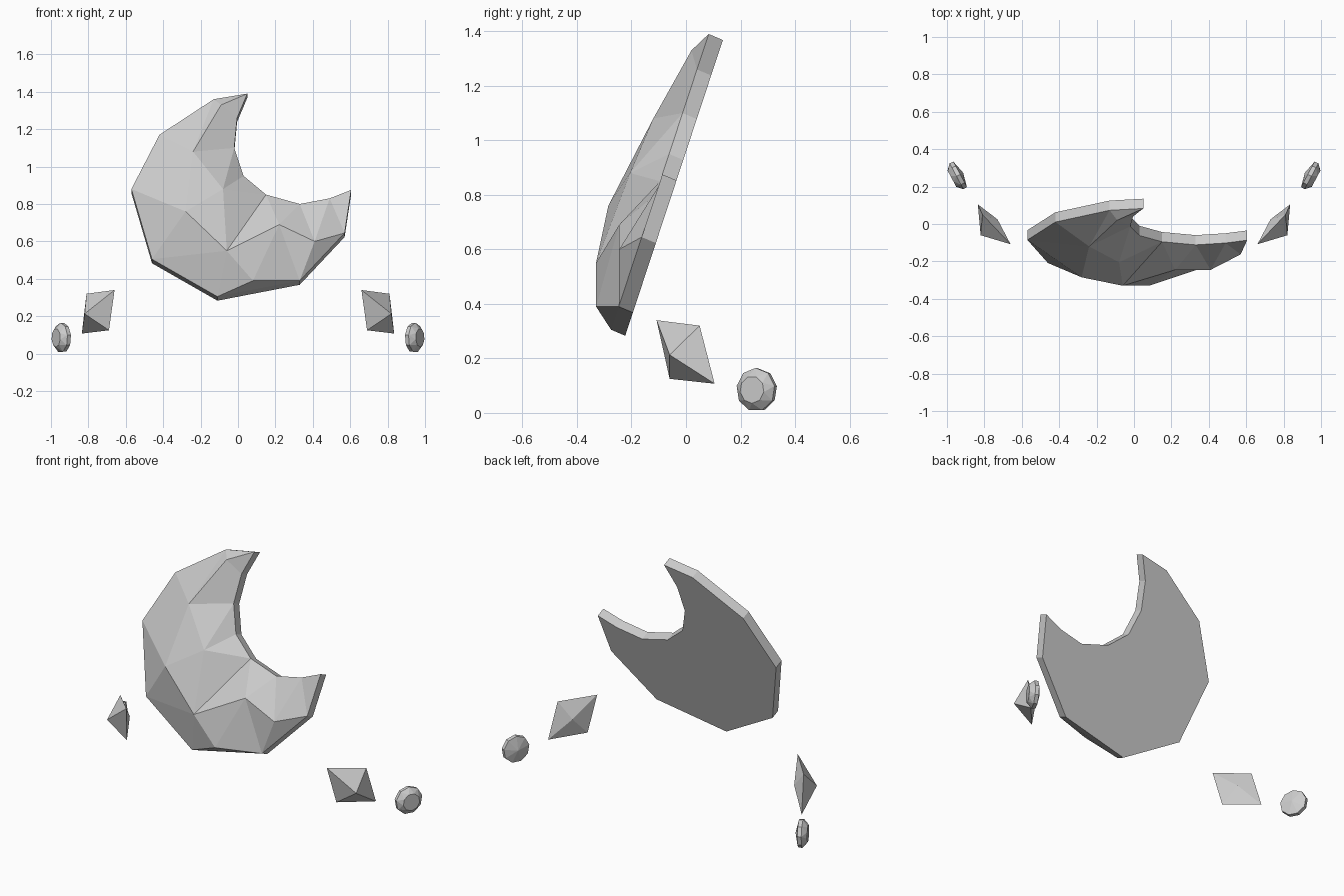
import bpy, bmesh, math
from mathutils import Vector
from mathutils.geometry import delaunay_2d_cdt

if "Cube" in bpy.data.objects:
    bpy.data.objects.remove(bpy.data.objects["Cube"])


def finish(name, bm):
    bmesh.ops.recalc_face_normals(bm, faces=bm.faces)
    mesh = bpy.data.meshes.new(name)
    bm.to_mesh(mesh)
    bm.free()
    obj = bpy.data.objects.new(name, mesh)
    bpy.context.collection.objects.link(obj)
    return obj


def hull(name, points):
    bm = bmesh.new()
    for p in points:
        bm.verts.new(p)
    bmesh.ops.convex_hull(bm, input=bm.verts)
    bmesh.ops.dissolve_limit(bm, angle_limit=0.01, verts=bm.verts, edges=bm.edges)
    return finish(name, bm)


# Crescent: leaning flat back, thin rim, faceted domed front
rim = [(.05, 1.39), (-.13, 1.36), (-.42, 1.17), (-.57, .88), (-.46, .505),
       (-.11, .305), (.33, .39), (.57, .645), (.605, .875), (.49, .83),
       (.33, .80), (.15, .85), (.03, .95), (-.02, 1.10), (-.005, 1.26)]
dome = [(-.09, -.0 + .02, 1.33), (-.24, -.12, 1.08), (-.28, -.285, .76),
        (-.06, -.33, .55), (.08, -.33, .39), (.41, -.245, .60),
        (-.08, -.205, .88), (.22, -.245, .69)]
front = [Vector((x, -.095 + .33 * (z - .85), z)) for x, z in rim]
points = front + [Vector(p) for p in dome]
n = len(rim)
_, _, tris, _, _, _ = delaunay_2d_cdt([Vector((p.x, p.z)) for p in points],
                                      [], [list(range(n))], 1, 1e-5)
bm = bmesh.new()
verts = [bm.verts.new(p) for p in points]
back = [bm.verts.new(p + Vector((0, .052, -.022))) for p in front]
for t in tris:
    bm.faces.new([verts[i] for i in t])
for i in range(n):
    j = (i + 1) % n
    bm.faces.new((verts[i], verts[j], back[j], back[i]))
bm.faces.new(back)
finish("crescent", bm)

# Side gems, mirrored left and right
diamond = [(.66, -.108, .34), (.81, .05, .32), (.835, .105, .107), (.69, -.06, .125),
           (.82, -.06, .213), (.73, .025, .225)]
axis = Vector((.88, -.47, 0)).normalized()
side = Vector((-axis.y, axis.x, 0))
centre = Vector((.94, .26, .085))
rings = [(-.03, 0, 0), (-.012, .078, 0), (.01, .08, 0), (.038, .05, .5)]
round_gem = []
for depth, radius, twist in rings:
    for k in range(9 if radius else 1):
        a = math.tau * (k + twist) / 9
        round_gem.append(centre + axis * depth + side * radius * math.sin(a)
                         + Vector((0, 0, radius * math.cos(a))))
for label, s in (("right", 1), ("left", -1)):
    hull("diamond_gem_" + label, [(s * p[0], p[1], p[2]) for p in diamond])
    hull("round_gem_" + label, [(s * p[0], p[1], p[2]) for p in round_gem])
